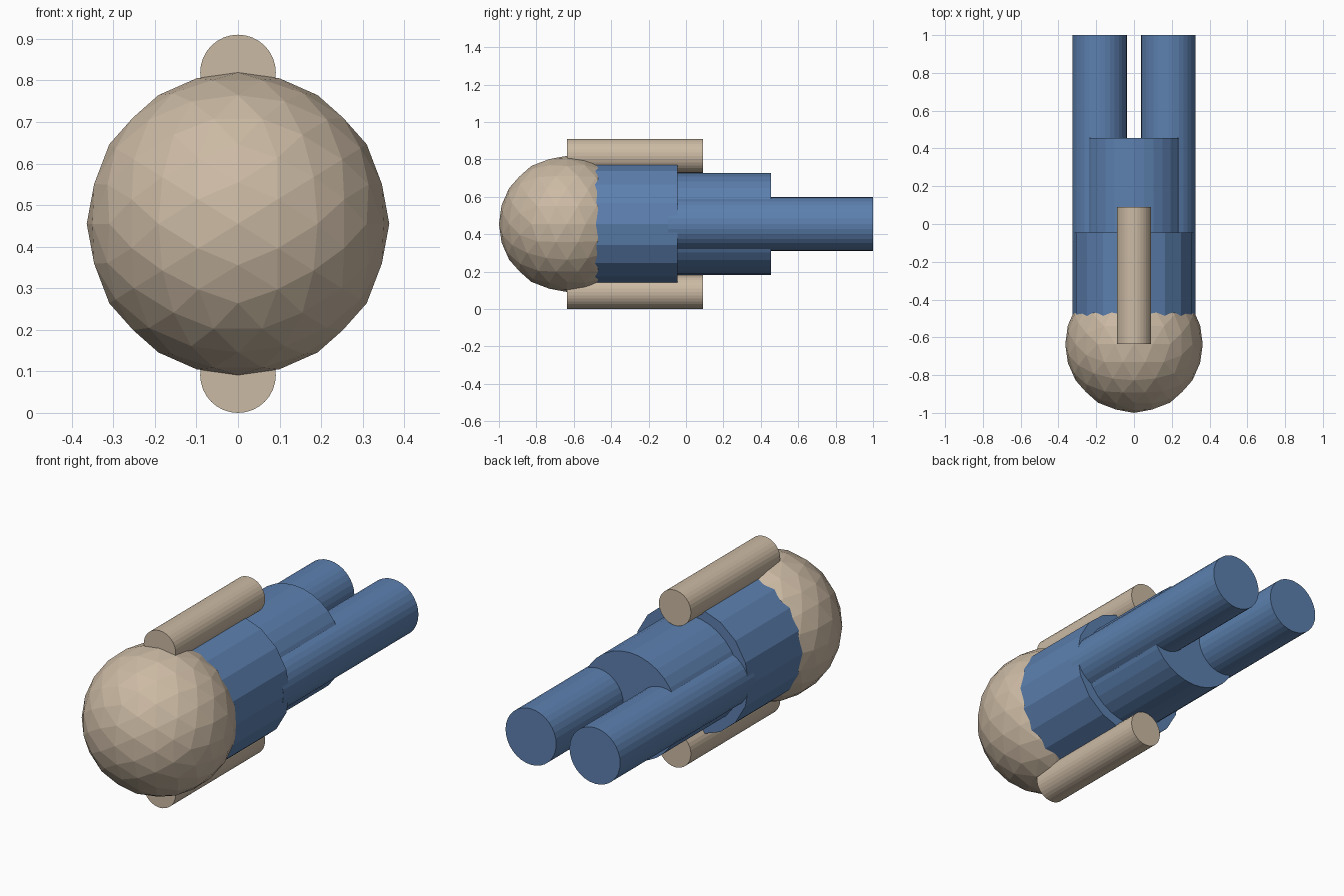
import bpy, bmesh, math
from mathutils import Matrix, Vector

cube = bpy.data.objects.get("Cube")
if cube:
    bpy.data.objects.remove(cube, do_unlink=True)

MID = 0.455      # height of the body axis
JOIN = -0.045    # where the torso ends and the hips and legs begin


def material(name, color):
    m = bpy.data.materials.new(name)
    m.use_nodes = True
    m.diffuse_color = color
    m.node_tree.nodes["Principled BSDF"].inputs["Base Color"].default_value = color
    return m


tan = material("tan", (0.60, 0.49, 0.37, 1))
blue = material("blue", (0.107, 0.216, 0.43, 1))


def finish(bm, name, mat):
    mesh = bpy.data.meshes.new(name)
    bm.to_mesh(mesh)
    bm.free()
    mesh.materials.append(mat)
    obj = bpy.data.objects.new(name, mesh)
    bpy.context.collection.objects.link(obj)
    return obj


def rod(name, mat, radius, y0, y1, x=0, z=MID, sides=32):
    """Capped cylinder lying along y, with a corner on the x axis."""
    bm = bmesh.new()
    bmesh.ops.create_cone(bm, cap_ends=True, segments=sides, radius1=radius,
                          radius2=radius, depth=y1 - y0)
    if sides % 4:
        # turn so that corners lie on x and flats face up and down
        bmesh.ops.rotate(bm, verts=bm.verts, matrix=Matrix.Rotation(math.pi / 2, 3, "Z"))
    bmesh.ops.rotate(bm, verts=bm.verts, matrix=Matrix.Rotation(math.pi / 2, 3, "X"))
    bmesh.ops.translate(bm, verts=bm.verts, vec=(x, (y0 + y1) / 2, z))
    return finish(bm, name, mat)


# Head: faceted ball, turned so edge midpoints sit on the axes
bm = bmesh.new()
bmesh.ops.create_icosphere(bm, subdivisions=1, radius=1)
for _ in range(2):
    bmesh.ops.subdivide_edges(bm, edges=bm.edges[:], cuts=1, use_grid_fill=True)
    for v in bm.verts:
        v.co.normalize()
tilt = math.atan(2 / (1 + math.sqrt(5)))
bmesh.ops.rotate(bm, verts=bm.verts, matrix=Matrix.Rotation(-tilt, 3, "Y"))
for v in bm.verts:
    v.co = v.co * 0.364 + Vector((0, -0.636, MID))
finish(bm, "head", tan)

# Torso and hips
rod("torso", blue, 0.326, -0.63, JOIN, sides=18)
rod("hips", blue, 0.273, JOIN - 0.05, 0.455)

# Legs, side by side
for side, sign in (("left", 1), ("right", -1)):
    rod(side + "_leg", blue, 0.144, JOIN - 0.05, 1.0, x=sign * 0.182)

# Arms, above and below the body
for side, sign in (("upper", 1), ("lower", -1)):
    rod(side + "_arm", tan, 0.091, -0.636, 0.09, z=MID + sign * 0.364)
